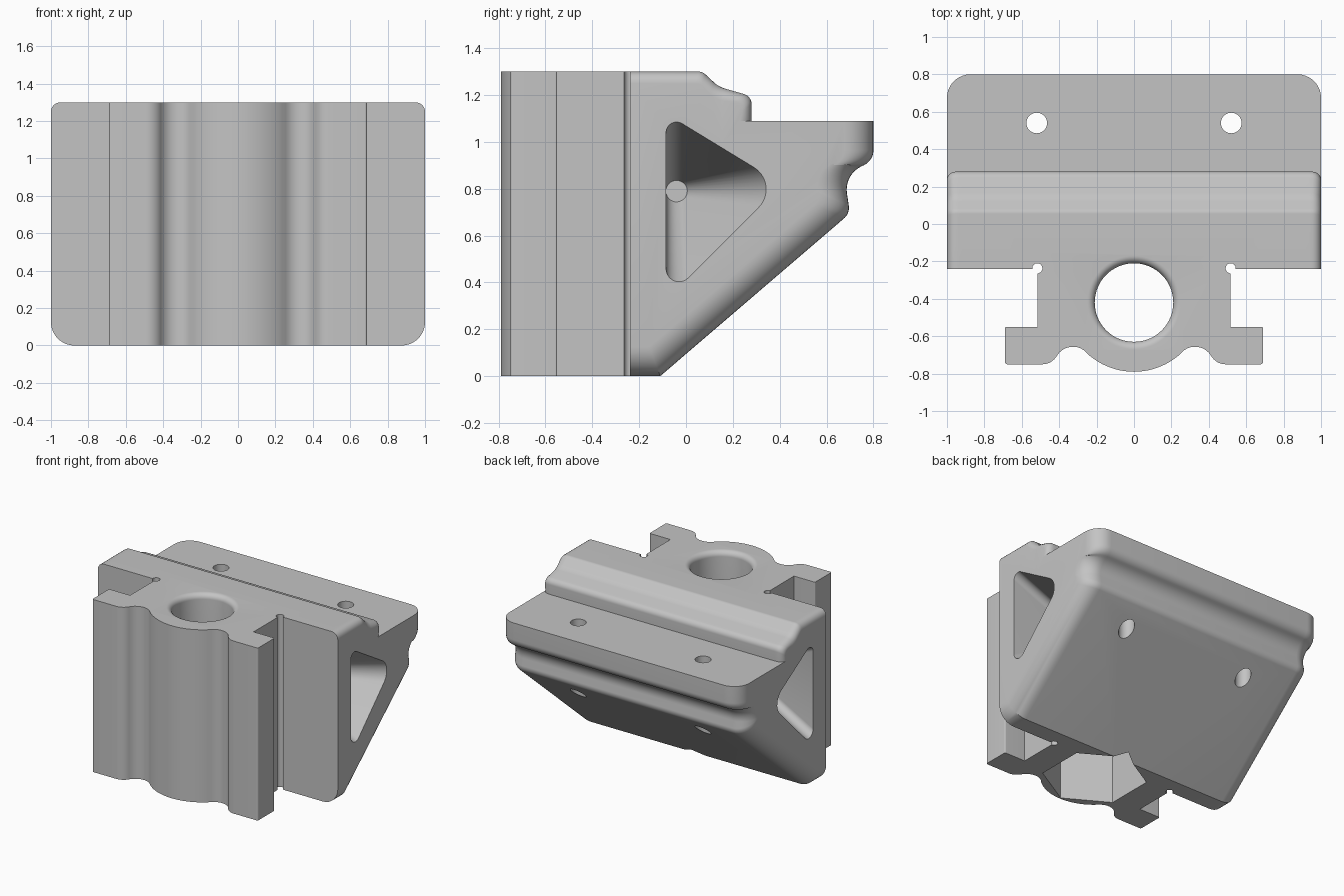
import bpy, bmesh
from math import sin, cos, pi, sqrt, radians
from mathutils import Vector

if "Cube" in bpy.data.objects:
    bpy.data.objects.remove(bpy.data.objects["Cube"])

grey = bpy.data.materials.new("light grey plastic")
grey.use_nodes = True
colour = (0.55, 0.55, 0.55, 1)
grey.diffuse_color = colour
grey.node_tree.nodes["Principled BSDF"].inputs["Base Color"].default_value = colour


def round_corner(prev, corner, nxt, r, steps=10):
    """Points of the arc that replaces one corner of a 2D outline."""
    p = Vector(corner)
    if r == 0:
        return [p]
    u, v = (Vector(prev) - p).normalized(), (Vector(nxt) - p).normalized()
    half = u.angle(v) / 2
    centre = p + (u + v).normalized() * (r / sin(half))
    tangent = r / sin(half) * cos(half)
    a, b = p + u * tangent - centre, p + v * tangent - centre
    arc = a.angle(b)
    return [centre + (a * sin((1 - t) * arc) + b * sin(t * arc)) / sin(arc)
            for t in (i / steps for i in range(steps + 1))]


def rounded(corners):
    """One list of arc points per corner (x, y, radius)."""
    n = len(corners)
    return [round_corner(corners[i - 1][:2], c[:2], corners[(i + 1) % n][:2], c[2])
            for i, c in enumerate(corners)]


def flat(lists):
    return [p for part in lists for p in part]


def loft(name, rings):
    """Closed solid through rings with equal point counts."""
    bm = bmesh.new()
    loops = [[bm.verts.new(p) for p in ring] for ring in rings]
    n = len(loops[0])
    for lo, hi in zip(loops, loops[1:]):
        for i in range(n):
            j = (i + 1) % n
            bm.faces.new((lo[i], lo[j], hi[j], hi[i]))
    bm.faces.new(loops[0])
    bm.faces.new(loops[-1])
    bmesh.ops.recalc_face_normals(bm, faces=bm.faces)
    mesh = bpy.data.meshes.new(name)
    bm.to_mesh(mesh)
    bm.free()
    mesh.materials.append(grey)
    obj = bpy.data.objects.new(name, mesh)
    bpy.context.collection.objects.link(obj)
    return obj


def circle(x, y, r, z, n=48):
    return [(x + r * sin(2 * pi * i / n), y + r * cos(2 * pi * i / n), z) for i in range(n)]


def combine(target, tool, operation):
    mod = target.modifiers.new("combine", "BOOLEAN")
    mod.operation, mod.solver, mod.object = operation, "EXACT", tool
    bpy.context.view_layer.objects.active = target
    bpy.ops.object.modifier_apply(modifier=mod.name)
    bpy.data.objects.remove(tool)


# Wedge bracket: side outline (y, z, corner radius), end rounding, inset direction
BIG, SMALL = 0.125, 0.05
side = [
    ((-0.24, 0, 0), BIG, (0, 1)),
    ((-0.11, 0, 0), BIG, (-0.37, 1)),
    ((0.70, 0.695, 0.06), BIG, (-1, 0.46)),
    ((0.675, 0.86, 0.11), BIG, (-1, 0.1)),
    ((0.80, 0.92, 0.07), BIG, (-1, 0)),
    ((0.80, 1.09, 0), BIG, (-1, 0)),
    ((0.28, 1.09, 0), SMALL, (-1, 0)),
    ((0.28, 1.195, 0.045), SMALL, (-0.8, -0.6)),
    ((0.14, 1.235, 0.12), SMALL, (-0.3, -1)),
    ((0.07, 1.30, 0.04), SMALL, (-0.3, -1)),
    ((-0.24, 1.30, 0), SMALL, (0, -1)),
]
arcs = rounded([s[0] for s in side])


def bracket_ring(x):
    ring = []
    for pts, (_, rad, way) in zip(arcs, side):
        over = max(0, abs(x) - (1 - rad))
        inset = rad - sqrt(max(0, rad * rad - over * over))
        ring += [(x, p.x + way[0] * inset, p.y + way[1] * inset) for p in pts]
    return ring


ends = [1 - BIG + BIG * sin(pi / 2 * i / 9) for i in range(10)]
body = loft("mounting_bracket", [bracket_ring(x) for x in [-e for e in reversed(ends)] + ends])

# Nut housing with front flanges
bulge = [(0.37 * sin(radians(a)), -0.42 - 0.37 * cos(radians(a))) for a in range(0, 41, 4)]
flange = [(*bulge[-1], 0), (0.345, -0.595, 0.10), (0.44, -0.75, 0.09), (0.69, -0.75, 0.012),
          (0.69, -0.55, 0.008), (0.515, -0.55, 0), (0.515, -0.15, 0), (0, -0.15, 0)]
half = [Vector(p) for p in bulge[:-1]] + flat(rounded(flange)[:-1])
outline = half + [Vector((-p.x, p.y)) for p in reversed(half[1:])]
housing = loft("nut_housing", [[(p.x, p.y, z) for p in outline] for z in (0, 1.30)])
combine(body, housing, "UNION")

# Vertical bore with a rounded rim, and the hexagonal pocket below it
bore = [circle(0, -0.42, 0.21, 0.5, 64)]
for i in range(9):
    a = pi / 2 * i / 8
    bore.append(circle(0, -0.42, 0.21 + 0.04 * (1 - cos(a)), 1.26 + 0.04 * sin(a), 64))
bore.append(circle(0, -0.42, 0.25, 1.4, 64))
combine(body, loft("bore", bore), "DIFFERENCE")
combine(body, loft("hex_pocket", [circle(0, -0.42, 0.36, z, 6) for z in (-0.1, 0.8)]), "DIFFERENCE")

# Side pockets: rounded triangle tapering to a small circle
tri = [(-0.085, 1.12, 0.045), (-0.085, 0.325, 0.055), (0.409, 0.819, 0.11)]
tip = [(-0.04 + 0.24 * (y - 0.105), 0.79 + 0.24 * (z - 0.783), 0.045) for y, z, r in tri]
mouth, end = flat(rounded(tri)), flat(rounded(tip))

for s in (-1, 1):
    rings = [[(s * x, p.x, p.y) for p in ring] for x, ring in ((1.1, mouth), (1, mouth), (0.4, end))]
    combine(body, loft("side_pocket", rings), "DIFFERENCE")
    # Screw holes and inner corner reliefs
    for name, x, y, r in (("screw_hole", 0.52, 0.54, 0.055), ("corner_relief", 0.517, -0.237, 0.027)):
        combine(body, loft(name, [circle(s * x, y, r, z, 32) for z in (-0.1, 1.4)]), "DIFFERENCE")

# Smooth curves, sharp edges
bpy.ops.object.select_all(action="DESELECT")
body.select_set(True)
bpy.context.view_layer.objects.active = body
bpy.ops.object.shade_smooth_by_angle(angle=radians(30))
